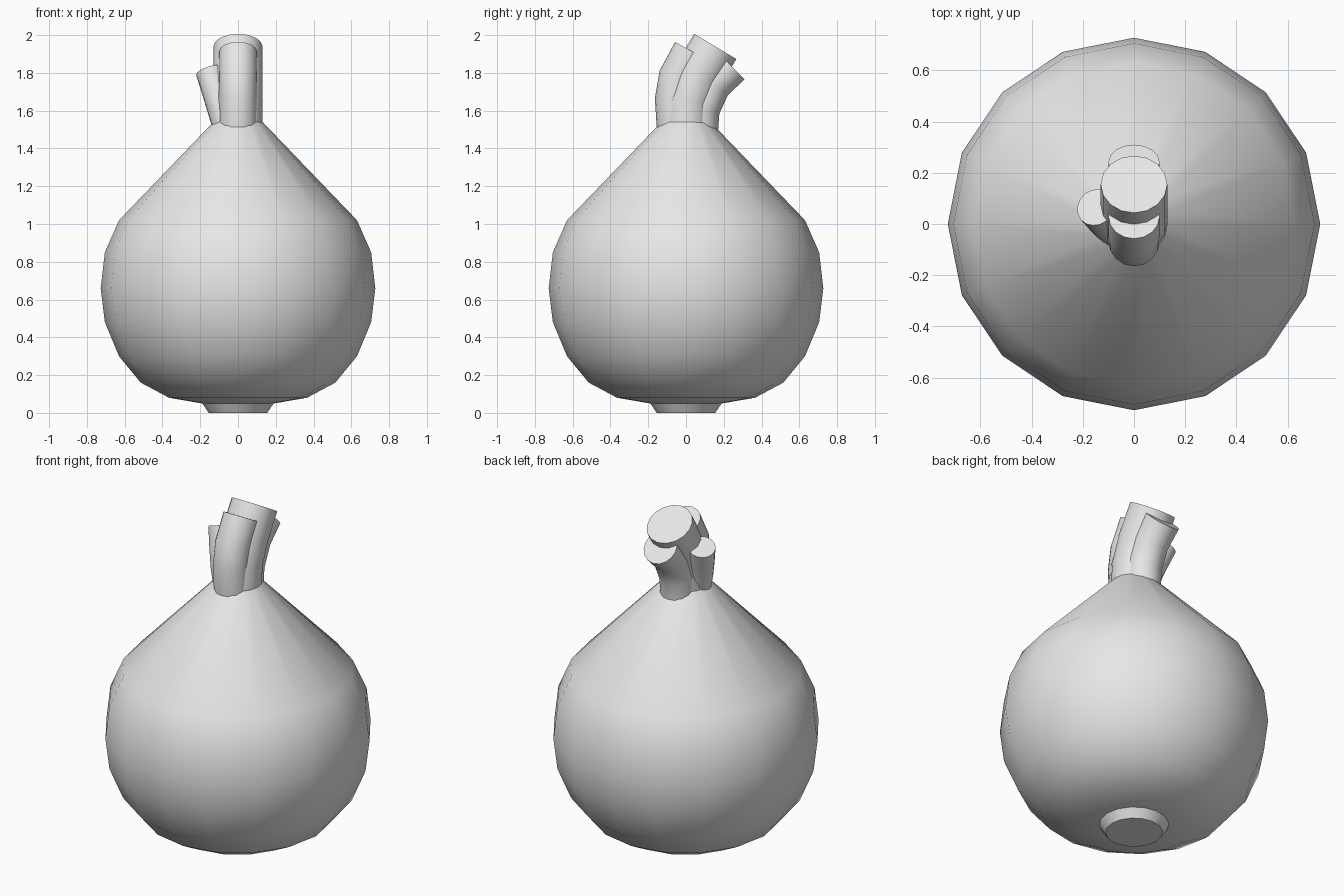
import bpy, bmesh, math

if "Cube" in bpy.data.objects:
    bpy.data.objects.remove(bpy.data.objects["Cube"])

grey = bpy.data.materials.new("plain grey")
grey.use_nodes = True
grey.diffuse_color = (0.8, 0.8, 0.8, 1)
grey.node_tree.nodes["Principled BSDF"].inputs["Base Color"].default_value = (0.8, 0.8, 0.8, 1)


def smooth(obj, degrees):
    bpy.ops.object.select_all(action="DESELECT")
    obj.select_set(True)
    bpy.context.view_layer.objects.active = obj
    bpy.ops.object.shade_smooth_by_angle(angle=math.radians(degrees))


def lathe(name, profile, sides):
    """Revolve (radius, height) points around z and cap both ends."""
    bm = bmesh.new()
    rings = []
    for r, z in profile:
        rings.append([bm.verts.new((r * math.cos(math.tau * i / sides),
                                    r * math.sin(math.tau * i / sides), z))
                      for i in range(sides)])
    for low, high in zip(rings, rings[1:]):
        for i in range(sides):
            j = (i + 1) % sides
            bm.faces.new((low[i], low[j], high[j], high[i]))
    bm.faces.new(rings[0][::-1])
    bm.faces.new(rings[-1])
    mesh = bpy.data.meshes.new(name)
    bm.to_mesh(mesh)
    bm.free()
    obj = bpy.data.objects.new(name, mesh)
    bpy.context.collection.objects.link(obj)
    mesh.materials.append(grey)
    smooth(obj, 40)


def stalk(name, radius, path):
    """Sweep a capped round tube along a bent path."""
    curve = bpy.data.curves.new(name, "CURVE")
    curve.dimensions = "3D"
    curve.bevel_depth = radius
    curve.bevel_resolution = 6
    curve.use_fill_caps = True
    spline = curve.splines.new("POLY")
    spline.points.add(len(path) - 1)
    for point, co in zip(spline.points, path):
        point.co = (*co, 1)
    obj = bpy.data.objects.new(name, curve)
    bpy.context.collection.objects.link(obj)
    curve.materials.append(grey)
    bpy.ops.object.select_all(action="DESELECT")
    obj.select_set(True)
    bpy.context.view_layer.objects.active = obj
    bpy.ops.object.convert(target="MESH")
    obj = bpy.context.object
    # Join the caps to the tube so the rims are clean hard edges
    bm = bmesh.new()
    bm.from_mesh(obj.data)
    bmesh.ops.remove_doubles(bm, verts=bm.verts, dist=0.0005)
    bmesh.ops.recalc_face_normals(bm, faces=bm.faces)
    bm.to_mesh(obj.data)
    bm.free()
    smooth(obj, 40)


# Round bulb tapering to a neck
lathe("bulb", [(0.19, 0.05), (0.365, 0.08), (0.515, 0.16), (0.63, 0.3),
               (0.705, 0.48), (0.727, 0.66), (0.705, 0.85), (0.63, 1.02),
               (0.13, 1.54)], 16)

# Root stub under the bulb
lathe("root", [(0.155, 0), (0.19, 0.052)], 16)

# Cut stalks bending backwards out of the neck
stalk("main_stalk", 0.13, [(0, 0, 1.48), (0, 0.01, 1.65), (0, 0.065, 1.79), (0, 0.155, 1.94)])
stalk("front_stalk", 0.1, [(0, -0.055, 1.52), (0, -0.065, 1.66), (0, -0.045, 1.78), (0, 0.03, 1.915)])
stalk("back_stalk", 0.1, [(0, 0.07, 1.5), (0, 0.08, 1.61), (0, 0.14, 1.74), (0, 0.24, 1.837)])
stalk("side_stalk", 0.075, [(-0.055, -0.02, 1.5), (-0.085, -0.005, 1.6),
                            (-0.115, 0.025, 1.7), (-0.15, 0.065, 1.81)])
